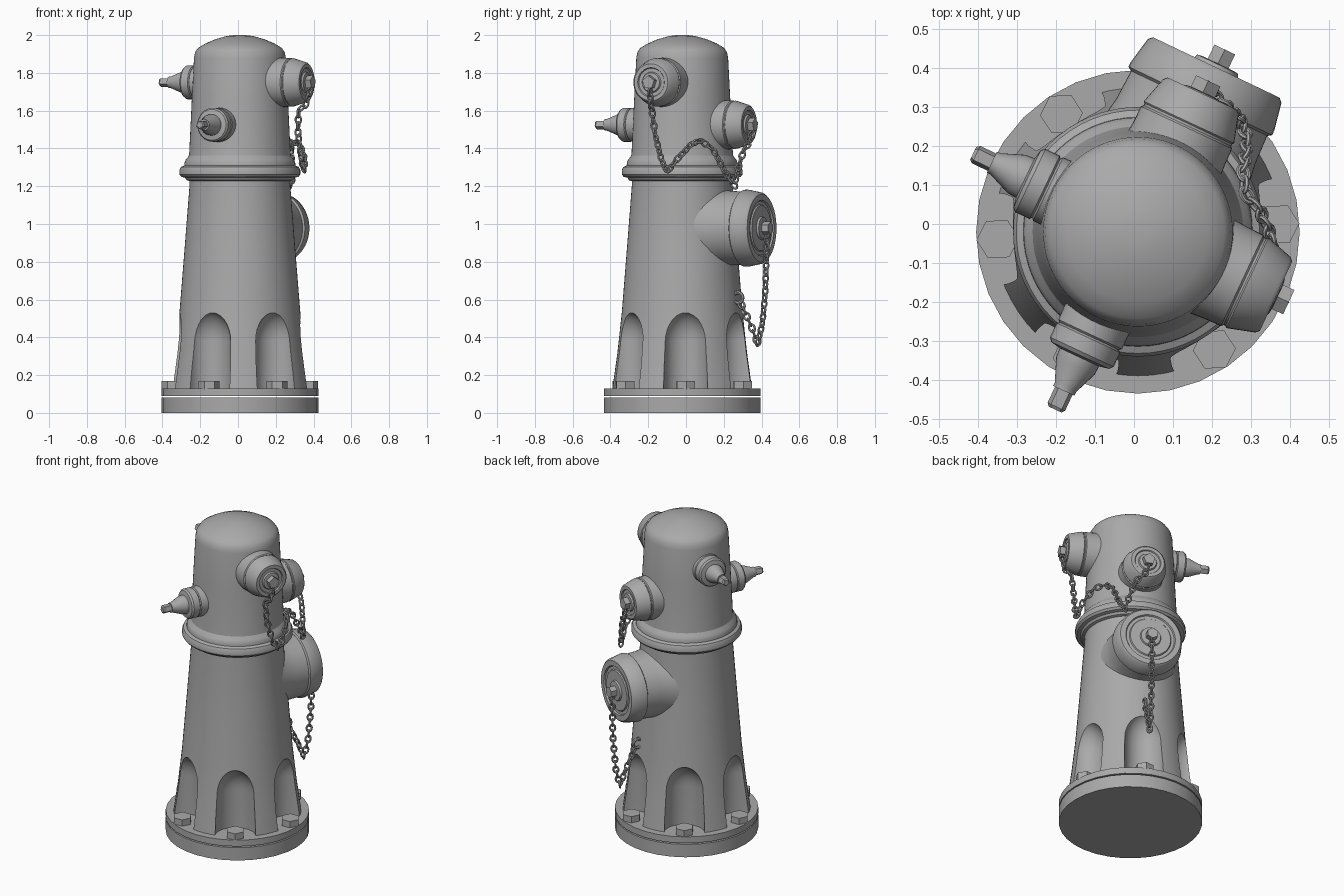
import bpy, math
from mathutils import Matrix, Vector

if "Cube" in bpy.data.objects:
    bpy.data.objects.remove(bpy.data.objects["Cube"])

CX, CY = 0.01, -0.02
iron = bpy.data.materials.new("dark_iron")
iron.diffuse_color = (0.4, 0.4, 0.4, 1)
iron.use_nodes = True
iron.node_tree.nodes["Principled BSDF"].inputs["Base Color"].default_value = iron.diffuse_color


def make(name, verts, faces, mat=Matrix(), smooth=True):
    me = bpy.data.meshes.new(name)
    me.from_pydata([mat @ Vector(v) for v in verts], [], faces)
    me.materials.append(iron)
    me.update()
    ob = bpy.data.objects.new(name, me)
    bpy.context.collection.objects.link(ob)
    if smooth:
        shade(ob)
    return ob


def shade(ob):
    bpy.ops.object.select_all(action='DESELECT')
    ob.select_set(True)
    bpy.context.view_layer.objects.active = ob
    bpy.ops.object.shade_smooth_by_angle(angle=math.radians(35))


def lathe(name, profile, n=48, mat=Matrix.Translation((CX, CY, 0)), phase=0.0):
    """Revolve (radius, height) points, closed on the axis at both ends."""
    prof = [(0, profile[0][1])] + profile + [(0, profile[-1][1])]
    if profile[-1][0] == 0:
        prof.pop()
    verts, faces, rings = [], [], []
    for r, h in prof:
        count = 1 if r == 0 else n
        rings.append([len(verts) + i for i in range(count)])
        for i in range(count):
            a = phase + math.tau * i / n
            verts.append((r * math.cos(a), r * math.sin(a), h))
    for lo, hi in zip(rings, rings[1:]):
        if len(lo) == 1:
            faces.append(hi[::-1])
        elif len(hi) == 1 and profile[-1][0] != 0:
            faces.append(lo)
        else:
            for i in range(n):
                j = (i + 1) % n
                faces.append([lo[i], lo[j], hi[0]] if len(hi) == 1
                             else [lo[i], lo[j], hi[j], hi[i]])
    return make(name, verts, faces, mat)


def radial(deg, z):
    """Frame whose local z points outward from the hydrant axis."""
    return (Matrix.Translation((CX, CY, z)) @ Matrix.Rotation(math.radians(deg), 4, 'Z')
            @ Matrix.Rotation(math.pi / 2, 4, 'Y'))


# base flange plates with a narrow gap between them
lathe("base_plate", [(0.415, 0), (0.415, 0.082)], 32)
lathe("flange_plate", [(0.415, 0.09), (0.415, 0.13)], 32)

# lower barrel with six arched recesses
barrel = lathe("barrel", [(0.372, 0.11), (0.368, 0.14), (0.343, 0.32), (0.320, 0.53), (0.292, 0.88),
                          (0.267, 1.20), (0.266, 1.25)], 64)
for k in range(6):
    a = math.radians(3 + 60 * k)
    place = Matrix.Translation((CX + 0.36 * math.cos(a), CY + 0.36 * math.sin(a), 0)) @ Matrix.Rotation(a, 4, 'Z')
    arch = [(0.119, 0.05), (0.115, 0.38)]
    arch += [(0.115 * math.cos(t * math.pi / 16), 0.38 + 0.16 * math.sin(t * math.pi / 16)) for t in range(1, 8)]
    cutter = lathe("recess_cutter", arch + [(0, 0.54)], 32, place)
    cutter.hide_render = True
    mod = barrel.modifiers.new("recess", 'BOOLEAN')
    mod.operation, mod.solver, mod.object = 'DIFFERENCE', 'EXACT', cutter
    bpy.ops.object.select_all(action='DESELECT')
    bpy.context.view_layer.objects.active = barrel
    barrel.select_set(True)
    bpy.ops.object.modifier_apply(modifier=mod.name)
    bpy.data.objects.remove(cutter)
    # flange bolt under each recess
    lathe("flange_bolt", [(0.055, 0.125), (0.055, 0.17)], 6, place)
shade(barrel)

# collar ring and bonnet
lathe("collar_ring", [(0.262, 1.225), (0.282, 1.232), (0.29, 1.245), (0.31, 1.25), (0.32, 1.262),
                      (0.32, 1.285), (0.312, 1.302), (0.294, 1.31), (0.293, 1.325), (0.286, 1.342),
                      (0.275, 1.354), (0.266, 1.37)], 64)
lathe("bonnet", [(0.274, 1.33), (0.268, 1.38), (0.255, 1.65), (0.243, 1.88), (0.237, 1.91), (0.222, 1.932),
                 (0.18, 1.957), (0.13, 1.978), (0.07, 1.995), (0.03, 2.0), (0, 2.0)], 64)

# two small pointed valves
for name, deg, z, d in (("upper_valve", 154.5, 1.75, 0.0), ("lower_valve", 245, 1.525, 0.035)):
    m = radial(deg, z)
    lathe(name, [(0.092, 0.18), (0.09, 0.255 + d), (0.084, 0.26 + d), (0.09, 0.265 + d), (0.09, 0.305 + d),
                 (0.082, 0.315 + d), (0.056, 0.32 + d), (0.054, 0.345 + d), (0.03, 0.405 + d), (0.03, 0.415 + d)], 32, m)
    lathe(name + "_nut", [(0.026, 0.41 + d), (0.026, 0.46 + d), (0.019, 0.468 + d)], 5, m)

# two medium hose outlets with caps
for name, deg, z in (("upper_outlet", -25, 1.75), ("lower_outlet", 65, 1.525)):
    m = radial(deg, z)
    lathe(name, [(0.136, 0.17), (0.13, 0.25), (0.129, 0.295), (0.124, 0.30), (0.124, 0.306), (0.128, 0.31),
                 (0.107, 0.382), (0.098, 0.391), (0.078, 0.391), (0.074, 0.384), (0.055, 0.384),
                 (0.05, 0.393), (0.036, 0.395)], 40, m)
    lathe(name + "_nut", [(0.036, 0.38), (0.036, 0.427)], 5, m, math.pi)

# large pumper outlet with neck blended into the barrel, and cap
m = radial(64.5, 0.978)
lathe("large_outlet_neck", [(0.235, 0.14), (0.218, 0.19), (0.205, 0.235), (0.197, 0.285), (0.193, 0.375)], 64, m)
lathe("large_outlet_cap", [(0.194, 0.365), (0.204, 0.372), (0.204, 0.385), (0.19, 0.457), (0.18, 0.467),
                           (0.148, 0.467), (0.143, 0.458), (0.125, 0.458), (0.12, 0.465), (0.062, 0.465),
                           (0.058, 0.476), (0.045, 0.478)], 48, m)
lathe("large_outlet_nut", [(0.034, 0.46), (0.034, 0.518)], 6, m)


def torus(rx, ry, wire, mat, verts, faces, n=14, k=6):
    base = len(verts)
    for i in range(n):
        u = math.tau * i / n
        for j in range(k):
            v = math.tau * j / k
            verts.append(mat @ Vector(((rx + wire * math.cos(v)) * math.cos(u),
                                       (ry + wire * math.cos(v)) * math.sin(u), wire * math.sin(v))))
            i2, j2 = (i + 1) % n, (j + 1) % k
            faces.append([base + i * k + j, base + i2 * k + j, base + i2 * k + j2, base + i * k + j2])


def chain(name, pts, pitch=0.034):
    """Alternating oval links spaced evenly along a polyline."""
    pts = [Vector(p) for p in pts]
    verts, faces, carry, count = [], [], 0.0, 0
    for a, b in zip(pts, pts[1:]):
        d, length = (b - a).normalized(), (b - a).length
        s = carry
        while s < length:
            rot = d.to_track_quat('X', 'Y').to_matrix().to_4x4()
            twist = Matrix.Rotation(math.pi / 2 * (count % 2) + 0.5, 4, 'X')
            torus(0.022, 0.015, 0.006, Matrix.Translation(a + d * s) @ rot @ twist, verts, faces)
            s, count = s + pitch, count + 1
        carry = s - length
    make(name, verts, faces)


# chain slung between the two hose caps
chain("cap_chain", [(0.38, -0.19, 1.70), (0.36, -0.188, 1.635), (0.32, -0.18, 1.60), (0.318, -0.165, 1.48),
                    (0.335, -0.13, 1.34), (0.35, -0.10, 1.28), (0.355, -0.04, 1.35), (0.325, 0.03, 1.425),
                    (0.285, 0.08, 1.44), (0.28, 0.14, 1.40), (0.29, 0.21, 1.27), (0.28, 0.255, 1.205),
                    (0.265, 0.275, 1.29), (0.235, 0.305, 1.39), (0.20, 0.335, 1.43), (0.185, 0.35, 1.48)])


# chain hanging from the large cap to a lug on the barrel
def on_plane(y, z):
    return (CX + 0.477 * (y - CY), y, z)


chain("large_cap_chain", [on_plane(*p) for p in ((0.43, 0.95), (0.425, 0.80), (0.42, 0.65), (0.405, 0.48),
                                                 (0.38, 0.365), (0.345, 0.46), (0.30, 0.56), (0.28, 0.60))])
verts, faces = [], []
torus(0.028, 0.028, 0.010, Matrix.Translation(on_plane(0.275, 0.61)) @ Matrix.Rotation(math.radians(64.5), 4, 'Z')
      @ Matrix.Rotation(math.pi / 2, 4, 'X'), verts, faces, 16, 8)
make("chain_lug", verts, faces)
